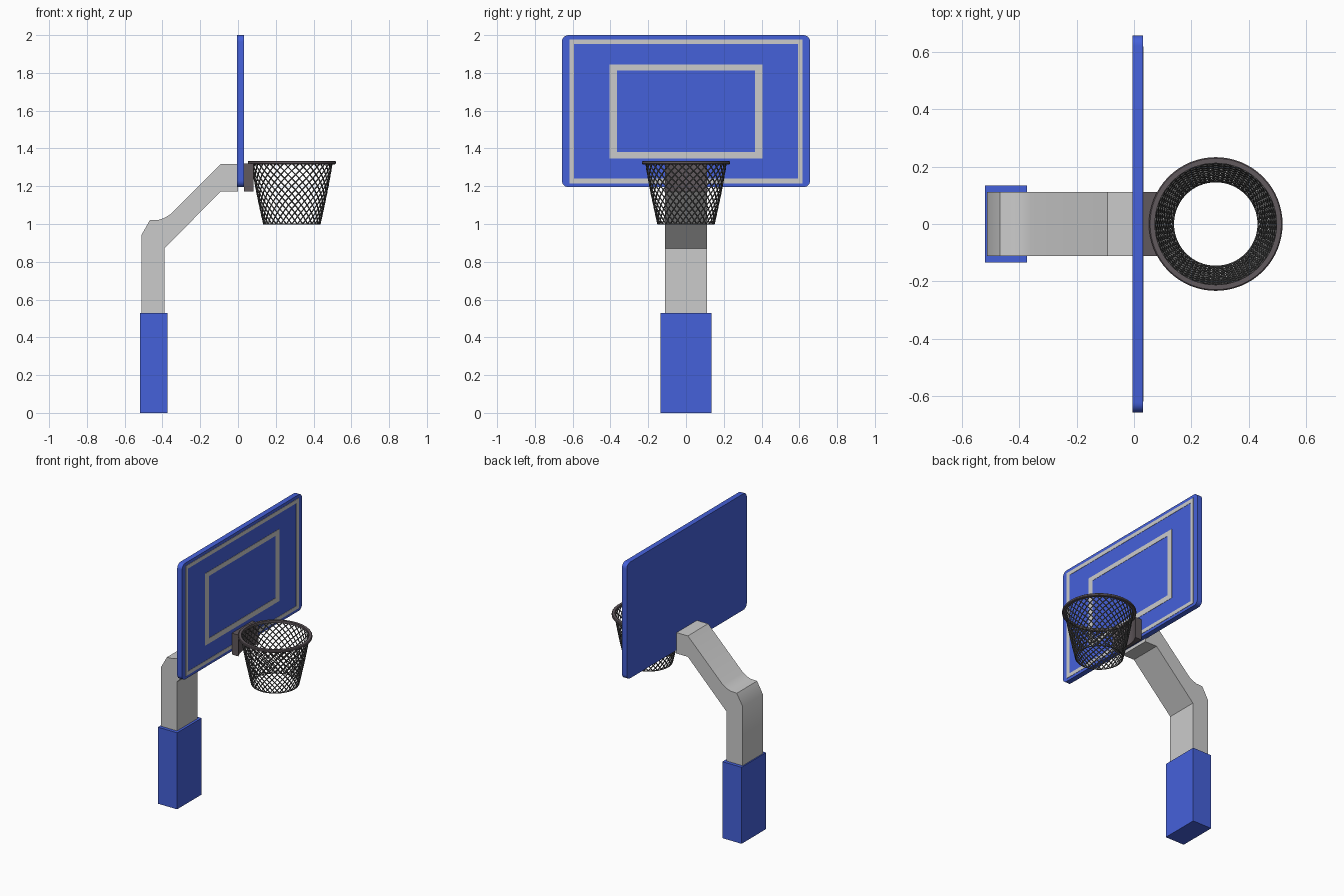
import bpy, bmesh, math

if "Cube" in bpy.data.objects:
    bpy.data.objects.remove(bpy.data.objects["Cube"])


def material(name, color):
    m = bpy.data.materials.new(name)
    m.diffuse_color = (*color, 1)
    m.use_nodes = True
    m.node_tree.nodes["Principled BSDF"].inputs["Base Color"].default_value = m.diffuse_color
    return m


BLUE = material("blue", (0.06, 0.12, 0.7))
STEEL = material("dark_steel", (0.12, 0.10, 0.11))
CORD = material("net_cord", (0.10, 0.10, 0.10))


def finish(bm, name, mat=None, smooth=False):
    bmesh.ops.recalc_face_normals(bm, faces=bm.faces)
    me = bpy.data.meshes.new(name)
    bm.to_mesh(me)
    bm.free()
    ob = bpy.data.objects.new(name, me)
    bpy.context.collection.objects.link(ob)
    if mat:
        me.materials.append(mat)
    if smooth:
        bpy.ops.object.select_all(action='DESELECT')
        ob.select_set(True)
        bpy.context.view_layer.objects.active = ob
        bpy.ops.object.shade_smooth_by_angle(angle=math.radians(35))
    return ob


def extrude(name, points, offset, mat=None, smooth=False):
    """Close a planar outline and extrude it along offset."""
    bm = bmesh.new()
    face = bm.faces.new([bm.verts.new(p) for p in points])
    ext = bmesh.ops.extrude_face_region(bm, geom=[face], use_keep_orig=True)
    verts = [g for g in ext["geom"] if isinstance(g, bmesh.types.BMVert)]
    bmesh.ops.translate(bm, verts=verts, vec=offset)
    return finish(bm, name, mat, smooth)


def box(name, x0, x1, half_y, z0, z1, mat=None):
    pts = [(x0, -half_y, z0), (x0, half_y, z0), (x0, half_y, z1), (x0, -half_y, z1)]
    return extrude(name, pts, (x1 - x0, 0, 0), mat)


def frame(name, outer, inner, x0, x1):
    """Rectangular line frame on the board; outer/inner are (half_y, z0, z1)."""
    bm = bmesh.new()
    loops = []
    for (hy, z0, z1), x in ((outer, x0), (outer, x1), (inner, x1), (inner, x0)):
        loops.append([bm.verts.new((x, y, z)) for y, z in
                      ((-hy, z0), (hy, z0), (hy, z1), (-hy, z1))])
    for k in range(4):
        a, b = loops[k], loops[(k + 1) % 4]
        for i in range(4):
            j = (i + 1) % 4
            bm.faces.new((a[i], a[j], b[j], b[i]))
    return finish(bm, name)


# Padded base and bent post
box("base_pad", -0.52, -0.373, 0.134, 0, 0.53, BLUE)
profile = [(-0.512, 0.5), (-0.512, 0.94), (-0.467, 1.02), (-0.42, 1.022),
           (-0.39, 1.032), (-0.36, 1.05), (-0.092, 1.317), (0.0, 1.317),
           (0.0, 1.172), (-0.092, 1.172), (-0.39, 0.87), (-0.39, 0.5)]
extrude("support_post", [(x, -0.111, z) for x, z in profile], (0, 0.222, 0), smooth=True)

# Backboard with rounded corners
R, HY, Z0, Z1 = 0.035, 0.657, 1.195, 2.0
outline = []
for q, (cy, cz) in enumerate(((HY - R, Z1 - R), (R - HY, Z1 - R), (R - HY, Z0 + R), (HY - R, Z0 + R))):
    for i in range(7):
        a = math.pi / 2 * (q + i / 6)
        outline.append((-0.006, cy + R * math.cos(a), cz + R * math.sin(a)))
extrude("backboard", outline, (0.037, 0, 0), BLUE, True)

# Painted lines
frame("border_line", (0.618, 1.215, 1.978), (0.593, 1.24, 1.952), 0.028, 0.033)
frame("target_line", (0.406, 1.346, 1.845), (0.366, 1.382, 1.813), 0.028, 0.033)

# Hoop bracket with its front hollowed to follow the rim
CX = 0.285
bracket = [(0.031, -0.111, 1.172), (0.031, 0.111, 1.172)]
for i in range(13):
    y = 0.111 - 0.222 * i / 12
    bracket.append((CX - math.sqrt(0.232 ** 2 - y * y), y, 1.172))
extrude("hoop_bracket", bracket, (0, 0, 0.148), STEEL, True)

# Rim: flattened ring
bm = bmesh.new()
section = [(0.212, 1.316), (0.229, 1.316), (0.233, 1.320), (0.233, 1.330),
           (0.229, 1.334), (0.212, 1.334)]
N = 64
rings = [[bm.verts.new((CX + r * math.cos(2 * math.pi * i / N),
                        r * math.sin(2 * math.pi * i / N), z)) for r, z in section]
         for i in range(N)]
for i in range(N):
    a, b = rings[i], rings[(i + 1) % N]
    for k in range(len(section)):
        m = (k + 1) % len(section)
        bm.faces.new((a[k], b[k], b[m], a[m]))
finish(bm, "rim", STEEL, True)

# Net: two families of crossing cords plus a bottom loop
cu = bpy.data.curves.new("net_curve", 'CURVE')
cu.dimensions = '3D'
cu.bevel_depth = 0.0036
cu.bevel_resolution = 1
STRANDS, ROWS = 32, 8
TOP, BOTTOM = 1.322, 1.0


def net_point(t, angle):
    r = 0.213 - 0.052 * t - 0.012 * t * t
    return (CX + r * math.cos(angle), r * math.sin(angle), TOP + (BOTTOM - TOP) * t, 1)


def cord(points, cyclic=False):
    s = cu.splines.new('POLY')
    s.points.add(len(points) - 1)
    for p, co in zip(s.points, points):
        p.co = co
    s.use_cyclic_u = cyclic


step = 2 * math.pi / STRANDS
for d in (-1, 1):
    for s in range(STRANDS):
        cord([net_point(k / (2 * ROWS), step * (s + d * k / 2)) for k in range(2 * ROWS + 1)])
cord([net_point(1, 2 * math.pi * i / 64) for i in range(64)], True)

# Turn the cords into a mesh
tmp = bpy.data.objects.new("net_tmp", cu)
bpy.context.collection.objects.link(tmp)
bpy.context.view_layer.update()
me = bpy.data.meshes.new_from_object(tmp.evaluated_get(bpy.context.evaluated_depsgraph_get()))
bpy.data.objects.remove(tmp)
me.materials.clear()
me.materials.append(CORD)
net = bpy.data.objects.new("net", me)
me.name = "net"
bpy.context.collection.objects.link(net)
